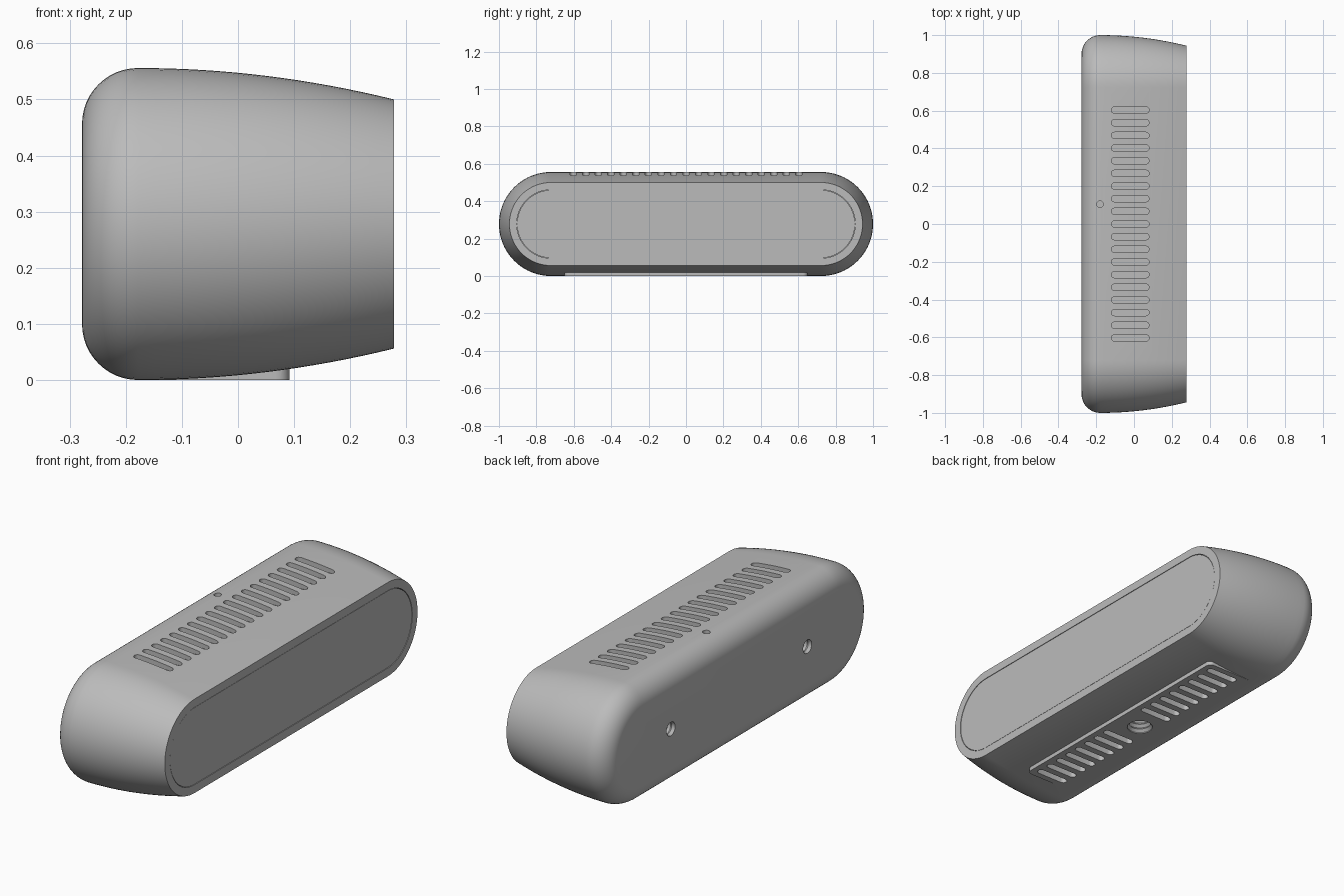
import bpy, bmesh, math
from mathutils import Matrix

if "Cube" in bpy.data.objects:
    bpy.data.objects.remove(bpy.data.objects["Cube"], do_unlink=True)

HALF_X, HALF_Y, MID_Z = 0.278, 1.0, 0.278
STRAIGHT = HALF_Y - MID_Z

grey = bpy.data.materials.new("satin grey")
grey.use_nodes = True
GREY = (0.5, 0.5, 0.5, 1)
grey.diffuse_color = GREY
grey.node_tree.nodes["Principled BSDF"].inputs["Base Color"].default_value = GREY


def stadium(radius, half_straight, steps):
    """Outline of a rounded bar lying along the first axis."""
    pts = []
    for side in (1, -1):
        for i in range(steps + 1):
            a = math.pi * (i / steps - 0.5)
            pts.append((side * (half_straight + radius * math.cos(a)),
                        side * radius * math.sin(a)))
    return pts


def loft(bm, rings):
    """Skin equal-length rings of points and cap both ends."""
    rows = [[bm.verts.new(p) for p in ring] for ring in rings]
    n = len(rows[0])
    for a, b in zip(rows, rows[1:]):
        for i in range(n):
            bm.faces.new((a[i], a[(i + 1) % n], b[(i + 1) % n], b[i]))
    bm.faces.new(rows[0][::-1])
    bm.faces.new(rows[-1])


def finish(name, bm, cutter=False):
    bmesh.ops.recalc_face_normals(bm, faces=bm.faces)
    mesh = bpy.data.meshes.new(name)
    bm.to_mesh(mesh)
    bm.free()
    mesh.materials.append(grey)
    ob = bpy.data.objects.new(name, mesh)
    bpy.context.collection.objects.link(ob)
    ob.hide_render = cutter
    return ob


def cross_bar(name, sections, cutter=False, steps=40):
    """Stadium in the YZ plane lofted along X through (x, inset) sections."""
    bm = bmesh.new()
    loft(bm, [[(x, y, z + MID_Z) for y, z in stadium(MID_Z - d, STRAIGHT, steps)]
              for x, d in sections])
    return finish(name, bm, cutter)


def slot_row(name, rows, x0, x1, z0, z1):
    """Rounded slots lying along X, one for each row position."""
    bm = bmesh.new()
    r, mid = 0.017, (x0 + x1) / 2
    for y in rows:
        outline = stadium(r, (x1 - x0) / 2 - r, 8)
        loft(bm, [[(mid + u, y + v, z) for u, v in outline] for z in (z0, z1)])
    return finish(name, bm, True)


def bore(name, radius, depth, matrix, ridges=0):
    """Round hole going up local Z, with optional thread ridges."""
    bm = bmesh.new()
    levels = [(-0.05, radius), (0.004, radius)]
    for i in range(1, ridges * 2):
        levels.append((0.004 + depth * i / (ridges * 2), radius * (0.8 if i % 2 else 1)))
    levels.append((depth, radius * 0.8 if ridges else radius))
    loft(bm, [[(r * math.cos(a * math.tau / 32), r * math.sin(a * math.tau / 32), z)
               for a in range(32)] for z, r in levels])
    bm.transform(matrix)
    return finish(name, bm, True)


def combine(target, tool, operation):
    mod = target.modifiers.new(operation, 'BOOLEAN')
    mod.operation, mod.solver, mod.object = operation, 'EXACT', tool
    bpy.context.view_layer.objects.active = target
    bpy.ops.object.modifier_apply(modifier=mod.name)
    bpy.data.objects.remove(tool, do_unlink=True)


# Housing: rounded rear edge, then a gentle taper toward the panel
FILLET = 0.1
sections = []
for i in range(13):
    a = math.pi / 2 * i / 12
    sections.append((-HALF_X + FILLET * (1 - math.cos(a)), FILLET * (1 - math.sin(a))))
start = sections[-1][0]
for i in range(1, 17):
    t = i / 16
    sections.append((start + (HALF_X - start) * t, 0.056 * t * t))
housing = cross_bar("housing", sections)

# Foot pad with rounded corners
bm = bmesh.new()
corner = 0.025
pad = []
for sx, sy, turn in ((1, 1, 0), (-1, 1, 1), (-1, -1, 2), (1, -1, 3)):
    for i in range(7):
        a = math.pi / 2 * (turn + i / 6)
        pad.append((-0.03 + sx * (0.122 - corner) + corner * math.cos(a),
                    sy * (0.65 - corner) + corner * math.sin(a)))
loft(bm, [[(x, y, z) for x, y in pad] for z in (0.0, 0.05)])
combine(housing, finish("foot_pad", bm), 'UNION')

# Vent slots above and below
PITCH = 0.067
top_rows = [i * PITCH for i in range(-9, 10)]
low_rows = [y for y in top_rows if abs(y) > 1.5 * PITCH]
combine(housing, slot_row("top_vents", top_rows, -0.12, 0.08, 0.522, 0.65), 'DIFFERENCE')
combine(housing, slot_row("bottom_vents", low_rows, -0.1, 0.065, -0.05, 0.03), 'DIFFERENCE')

# Threaded sockets in the rear and base, and the small hole on top
into_x = Matrix.Rotation(math.pi / 2, 4, 'Y')
for y in (-0.51, 0.51):
    place = Matrix.Translation((-HALF_X, y, MID_Z)) @ into_x
    combine(housing, bore("rear_socket", 0.032, 0.08, place, 4), 'DIFFERENCE')
base = Matrix.Translation((-0.035, 0, 0))
combine(housing, bore("base_socket", 0.058, 0.1, base, 4), 'DIFFERENCE')
pin = Matrix.Translation((-0.18, 0.105, 2 * MID_Z)) @ Matrix.Rotation(math.pi, 4, 'X')
combine(housing, bore("pin_hole", 0.017, 0.03, pin), 'DIFFERENCE')

# Panel set into the open end with a fine seam
EDGE = 0.095
recess = cross_bar("panel_recess", [(HALF_X - 0.015, EDGE), (HALF_X + 0.05, EDGE)], True)
combine(housing, recess, 'DIFFERENCE')
panel = cross_bar("end_panel", [(HALF_X - 0.016, EDGE + 0.002), (HALF_X - 0.001, EDGE + 0.002)])

# Smooth shading with crisp edges
for ob in (housing, panel):
    bpy.ops.object.select_all(action='DESELECT')
    ob.select_set(True)
    bpy.context.view_layer.objects.active = ob
    bpy.ops.object.shade_smooth_by_angle(angle=math.radians(30))
